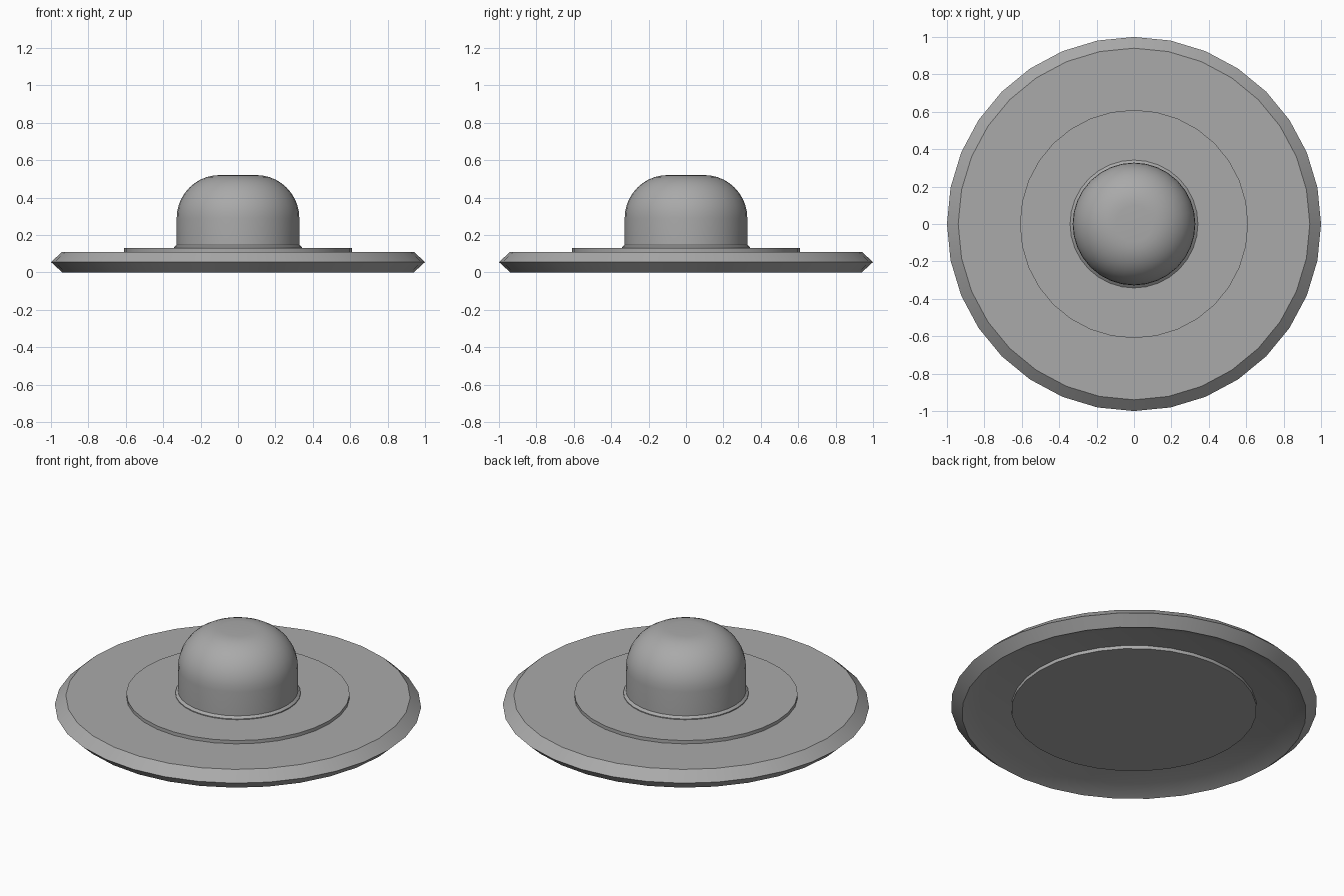
import bpy
import math

cube = bpy.data.objects.get("Cube")
if cube:
    bpy.data.objects.remove(cube, do_unlink=True)

grey = bpy.data.materials.new("plain grey")
grey.use_nodes = True
colour = (0.4, 0.4, 0.4, 1)
grey.diffuse_color = colour
grey.node_tree.nodes["Principled BSDF"].inputs["Base Color"].default_value = colour

SIDES = 32


def lathe(name, profile):
    """Turn a bottom-to-top (radius, height) profile into a closed solid."""
    verts, faces = [], []
    for r, z in profile:
        for i in range(SIDES):
            a = math.tau * i / SIDES
            verts.append((r * math.cos(a), r * math.sin(a), z))
    for k in range(len(profile) - 1):
        low, high = k * SIDES, (k + 1) * SIDES
        for i in range(SIDES):
            j = (i + 1) % SIDES
            faces.append((low + i, low + j, high + j, high + i))
    faces.append(tuple(reversed(range(SIDES))))
    faces.append(tuple(range(len(verts) - SIDES, len(verts))))
    mesh = bpy.data.meshes.new(name)
    mesh.from_pydata(verts, [], faces)
    mesh.materials.append(grey)
    obj = bpy.data.objects.new(name, mesh)
    bpy.context.collection.objects.link(obj)
    bpy.ops.object.select_all(action="DESELECT")
    obj.select_set(True)
    bpy.context.view_layer.objects.active = obj
    bpy.ops.object.shade_smooth_by_angle(angle=math.radians(30))
    return obj


# Wide saucer: shallow hollow underneath, pointed rim, flat top
lathe("saucer_body", [(0.84, 0.04), (0.94, 0), (1, 0.055), (0.94, 0.11)])

# Thin plates above and below the saucer
lathe("upper_plate", [(0.61, 0.1), (0.61, 0.13)])
lathe("lower_plate", [(0.67, 0.02), (0.67, 0.05)])

# Sloped collar around the foot of the dome
lathe("dome_collar", [(0.342, 0.125), (0.342, 0.135), (0.328, 0.147)])

# Dome: straight wall, rounded shoulder, small flat crown
wall, shoulder, bend = 0.328, 0.29, 0.23
dome = [(wall, 0.13)]
for step in range(11):
    t = math.pi / 2 * step / 10
    dome.append((wall - bend + bend * math.cos(t), shoulder + bend * math.sin(t)))
lathe("dome", dome)
